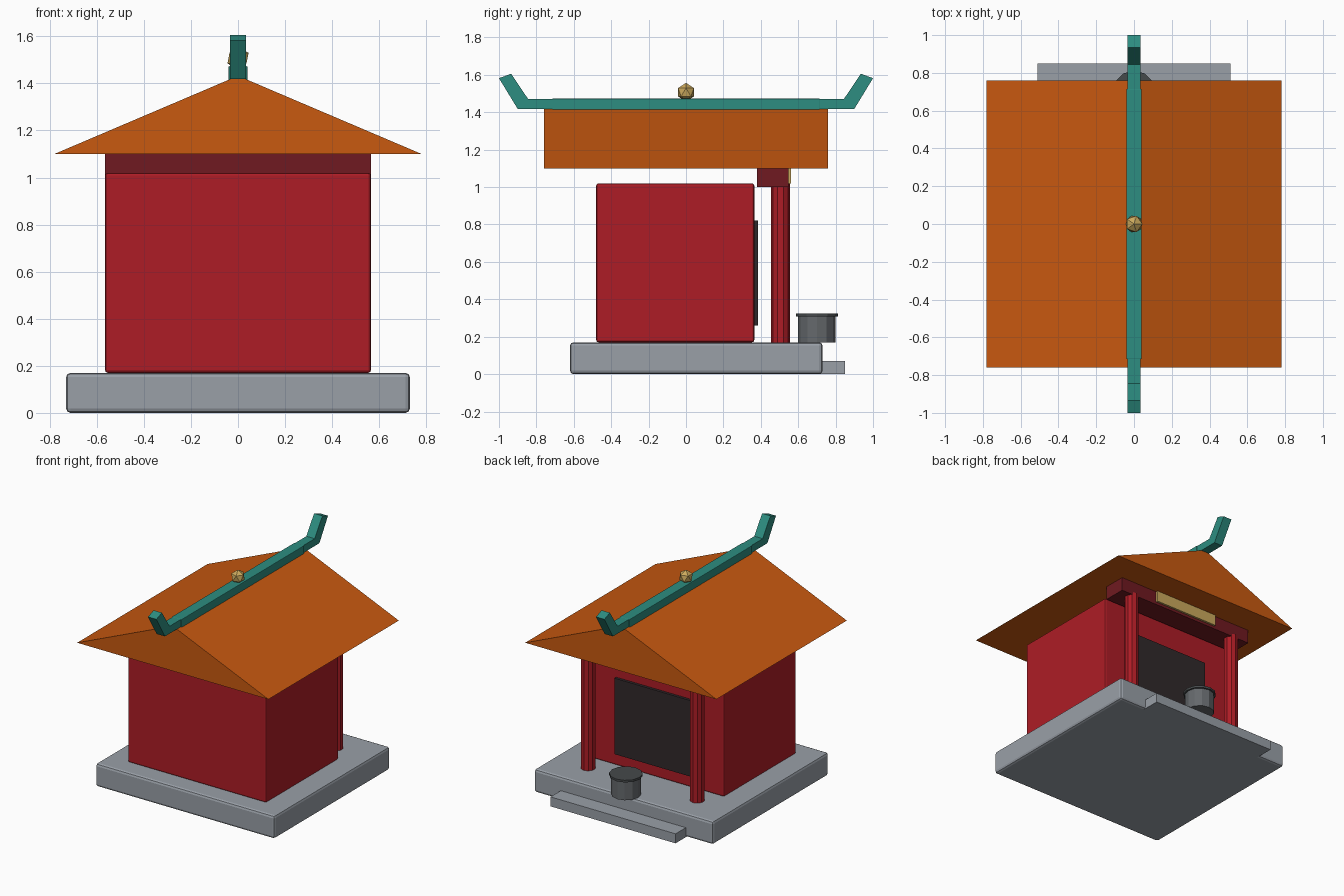
import bpy, bmesh, math
from mathutils import Vector

if "Cube" in bpy.data.objects:
    bpy.data.objects.remove(bpy.data.objects["Cube"])

def mat(name, r, g, b):
    m = bpy.data.materials.new(name)
    m.diffuse_color = (r, g, b, 1)
    m.use_nodes = True
    m.node_tree.nodes["Principled BSDF"].inputs["Base Color"].default_value = m.diffuse_color
    return m

STONE = mat("stone", .32, .35, .39)
RED = mat("red_paint", .42, .012, .019)
DARK_RED = mat("dark_red", .16, .01, .015)
ORANGE = mat("roof_tile", .58, .10, .005)
TEAL = mat("teal_glaze", .026, .27, .22)
GOLD = mat("gold", .60, .40, .11)
DOOR = mat("door_dark", .03, .022, .024)
IRON = mat("iron", .13, .14, .15)
LIP = mat("iron_dark", .06, .067, .07)

def finish(name, bm, material):
    bmesh.ops.recalc_face_normals(bm, faces=bm.faces)
    me = bpy.data.meshes.new(name)
    bm.to_mesh(me)
    bm.free()
    ob = bpy.data.objects.new(name, me)
    bpy.context.collection.objects.link(ob)
    me.materials.append(material)
    return ob

def box(name, lo, hi, material, bevel=0):
    lo, hi = Vector(lo), Vector(hi)
    bm = bmesh.new()
    bmesh.ops.create_cube(bm, size=1)
    bmesh.ops.scale(bm, vec=hi - lo, verts=bm.verts)
    bmesh.ops.translate(bm, vec=(lo + hi) / 2, verts=bm.verts)
    ob = finish(name, bm, material)
    if bevel:
        mod = ob.modifiers.new("edge_bevel", 'BEVEL')
        mod.width, mod.segments = bevel, 2
    return ob

def cylinder(name, x, y, z0, z1, r, sides, material):
    bm = bmesh.new()
    bmesh.ops.create_cone(bm, cap_ends=True, segments=sides,
                          radius1=r, radius2=r, depth=z1 - z0)
    bmesh.ops.translate(bm, vec=(x, y, (z0 + z1) / 2), verts=bm.verts)
    return finish(name, bm, material)

def prism(name, points, direction, material):
    """Extrude a closed outline along a direction."""
    bm = bmesh.new()
    face = bm.faces.new([bm.verts.new(p) for p in points])
    ext = bmesh.ops.extrude_face_region(bm, geom=[face], use_keep_orig=True)
    new = [v for v in ext["geom"] if isinstance(v, bmesh.types.BMVert)]
    bmesh.ops.translate(bm, vec=direction, verts=new)
    return finish(name, bm, material)

# Stone platform and entrance step
box("platform", (-.73, -.62, 0), (.73, .73, .17), STONE, .018)
box("entrance_step", (-.51, .61, 0), (.51, .85, .07), STONE)

# Hall, door, lintel and sign board
box("hall", (-.565, -.48, .17), (.565, .365, 1.02), RED, .012)
box("door", (-.315, .35, .26), (.315, .385, .82), DOOR)
box("lintel", (-.565, .38, 1.0), (.565, .547, 1.10), DARK_RED)
box("sign_board", (-.26, .54, 1.02), (.26, .562, 1.12), GOLD)

# Porch pillars
for side, x in (("left", -.445), ("right", .445)):
    cylinder("pillar_" + side, x, .505, .17, 1.02, .05, 10, RED)

# Gabled roof
prism("roof", [(-.78, -.76, 1.10), (.78, -.76, 1.10), (0, -.76, 1.432)],
      (0, 1.52, 0), ORANGE)

# Ridge beam with upturned ends, outline mirrored about y = 0
half = [(.90, 1.418), (1.0, 1.582), (.935, 1.606), (.845, 1.472)]
outline = half + [(-y, z) for y, z in reversed(half)]
prism("ridge", [(-.034, y, z) for y, z in outline], (.068, 0, 0), TEAL)
box("ridge_sleeve", (-.04, -.715, 1.41), (.04, .715, 1.473), TEAL, .004)

# Faceted finial
bm = bmesh.new()
bmesh.ops.create_icosphere(bm, subdivisions=1, radius=.05)
bmesh.ops.translate(bm, vec=(0, 0, 1.507), verts=bm.verts)
finish("finial", bm, GOLD)

# Incense pot with lip
cylinder("incense_pot", 0, .70, .17, .31, .10, 12, IRON)
cylinder("incense_pot_lip", 0, .70, .307, .323, .112, 12, LIP)
